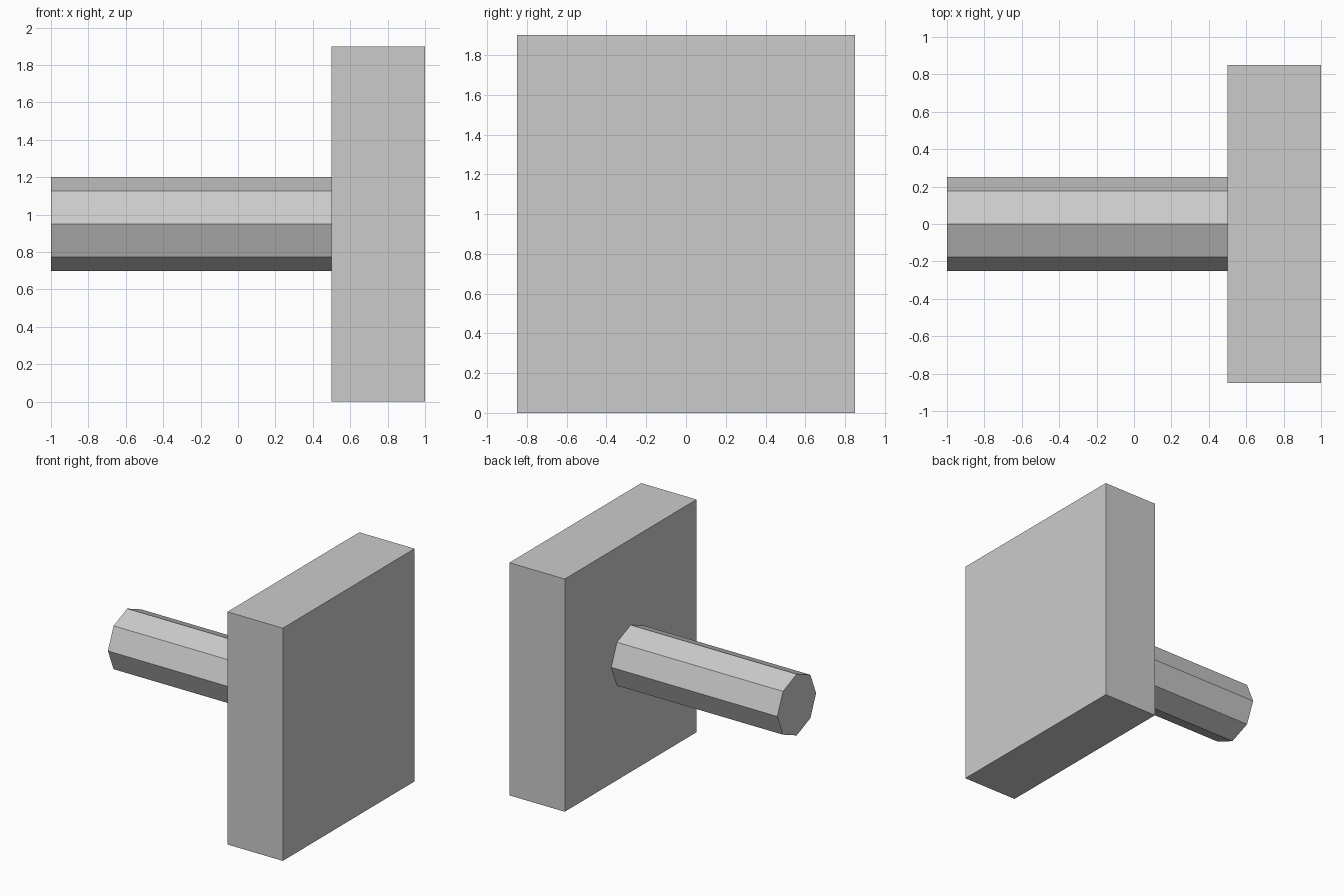
import bpy
import math

cube = bpy.data.objects.get("Cube")
if cube:
    bpy.data.objects.remove(cube, do_unlink=True)

# Single plain grey
grey = bpy.data.materials.new("light grey")
grey.use_nodes = True
colour = (0.6, 0.6, 0.6, 1.0)
grey.diffuse_color = colour
grey.node_tree.nodes["Principled BSDF"].inputs["Base Color"].default_value = colour


def finish(name):
    obj = bpy.context.object
    obj.name = name
    obj.data.name = name
    obj.data.materials.append(grey)
    return obj


CENTRE_Z = 0.95

# Thick square-edged block
bpy.ops.mesh.primitive_cube_add(size=1, location=(0.75, 0, CENTRE_Z))
finish("head_block").scale = (0.5, 1.7, 1.9)

# Eight-sided handle, corners pointing up, down and sideways
bpy.ops.mesh.primitive_cylinder_add(
    vertices=8, radius=0.25, depth=1.5,
    location=(-0.25, 0, CENTRE_Z), rotation=(0, math.pi / 2, 0))
finish("handle")
